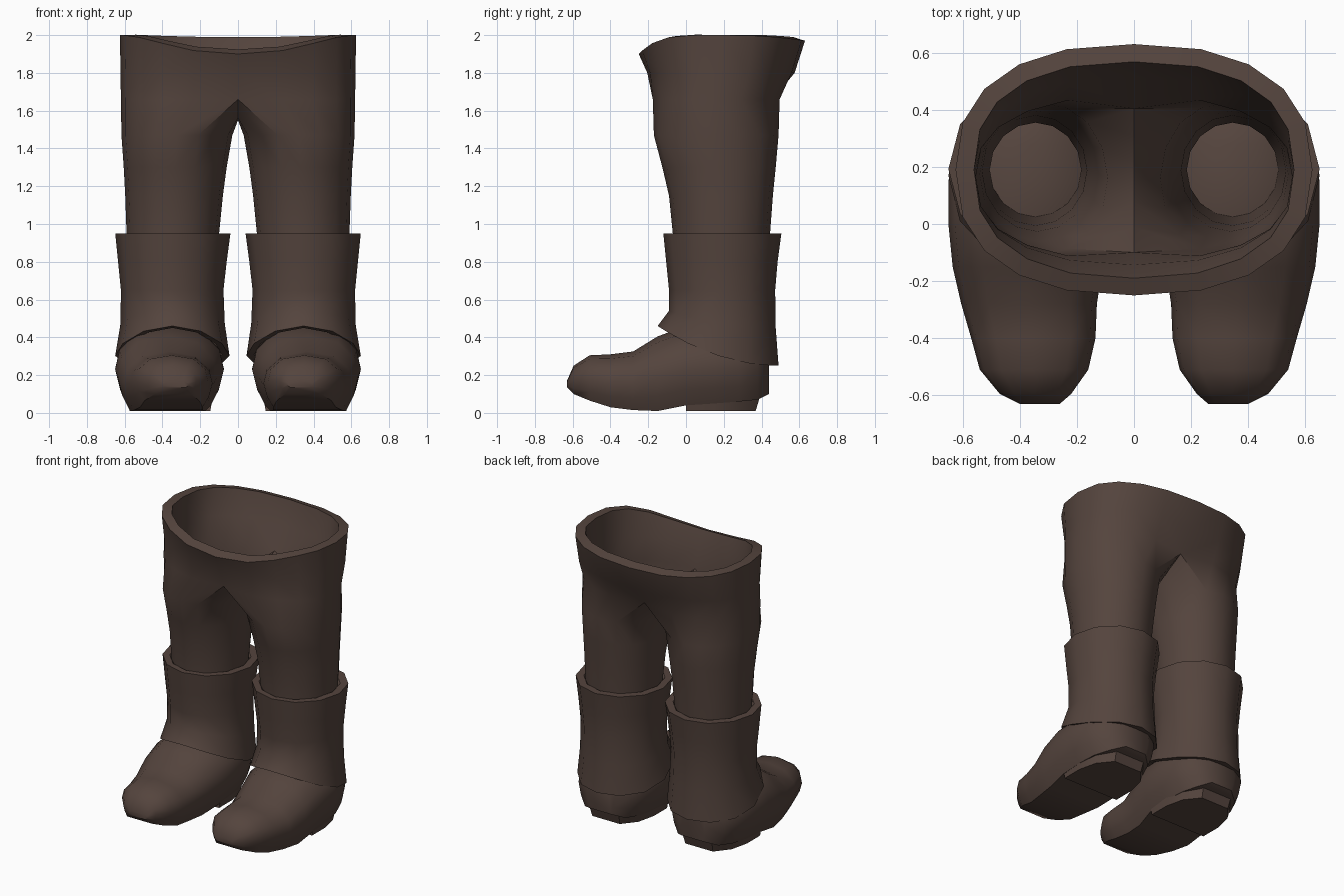
import bpy, bmesh
from math import sin, cos, pi, radians, copysign

cube = bpy.data.objects.get("Cube")
if cube:
    bpy.data.objects.remove(cube)

COLOUR = (0.089, 0.058, 0.047, 1)
leather = bpy.data.materials.new("dark_brown_leather")
leather.use_nodes = True
leather.diffuse_color = COLOUR
bsdf = leather.node_tree.nodes["Principled BSDF"]
bsdf.inputs["Base Color"].default_value = COLOUR
bsdf.inputs["Roughness"].default_value = 0.8


def finish(name, bm, thickness=0):
    bmesh.ops.remove_doubles(bm, verts=bm.verts, dist=0.0005)
    bmesh.ops.recalc_face_normals(bm, faces=bm.faces)
    mesh = bpy.data.meshes.new(name)
    bm.to_mesh(mesh)
    bm.free()
    mesh.materials.append(leather)
    obj = bpy.data.objects.new(name, mesh)
    bpy.context.collection.objects.link(obj)
    bpy.ops.object.select_all(action='DESELECT')
    obj.select_set(True)
    bpy.context.view_layer.objects.active = obj
    if thickness:
        mod = obj.modifiers.new("thickness", 'SOLIDIFY')
        mod.thickness = thickness
        mod.offset = -1
        bpy.ops.object.modifier_apply(modifier=mod.name)
    bpy.ops.object.shade_smooth_by_angle(angle=radians(42))
    return obj


def bridge(bm, a, b, closed=True):
    n = len(a)
    for i in range(n if closed else n - 1):
        j = (i + 1) % n
        bm.faces.new((a[i], a[j], b[j], b[i]))


def loft(bm, rings, side=1, caps=False):
    rows = [[bm.verts.new((side * x, y, z)) for x, y, z in r] for r in rings]
    for a, b in zip(rows, rows[1:]):
        bridge(bm, a, b)
    if caps:
        bm.faces.new(rows[0])
        bm.faces.new(rows[-1])
    return rows


def oval(n, x0, x1, y0, y1, z_front, z_back):
    """Horizontal ring starting at the inner side; its front edge may be raised."""
    ring = []
    for j in range(n):
        a = 2 * pi * j / n
        t = (1 - sin(a)) / 2
        ring.append(((x0 + x1) / 2 - (x1 - x0) / 2 * cos(a),
                     (y0 + y1) / 2 + (y1 - y0) / 2 * sin(a),
                     z_back + (z_front - z_back) * t * t))
    return ring


def half_waist(z, half_width, y0, y1, dip_front=0, dip_back=0):
    """Half ring from the back centre round the outside to the front centre."""
    ring = []
    for k in range(11):
        a = pi / 2 - pi * k / 10
        s = sin(a)
        x = 0 if k in (0, 10) else half_width * cos(a) ** 0.83
        y = (y0 + y1) / 2 + (y1 - y0) / 2 * copysign(abs(s) ** 0.83, s)
        dip = dip_back * s * s if s > 0 else dip_front * s ** 4
        ring.append((x, y, z - dip))
    return ring


# Trousers: two leg tubes joined by a saddle, flaring to an open waist
bm = bmesh.new()
for side in (1, -1):
    legs = loft(bm, [oval(16, x0, x1, y0, y1, z, z) for z, x0, x1, y0, y1 in (
        (0.45, 0.12, 0.57, -0.04, 0.42),
        (0.95, 0.10, 0.59, -0.07, 0.445),
        (1.15, 0.08, 0.597, -0.09, 0.46),
        (1.3, 0.06, 0.605, -0.125, 0.475),
        (1.47, 0.03, 0.617, -0.17, 0.49))], side)
    hips = half_waist(1.66, 0.62, -0.19, 0.51)
    hips[0], hips[-1] = (0, 0.46, 1.66), (0, -0.16, 1.66)
    uppers = [[bm.verts.new((side * x, y, z)) for x, y, z in r] for r in (
        hips,
        half_waist(1.8, 0.622, -0.205, 0.575),
        half_waist(2.0, 0.625, -0.25, 0.63, 0.1, 0.03))]
    for a, b in zip(uppers, uppers[1:]):
        bridge(bm, a, b, closed=False)
    # Crotch saddle along the middle, front to back
    saddle = [bm.verts.new((0, 0.15 + 0.1 * j, 1.55 + 0.11 * (j / 3) ** 2))
              for j in range(-2, 3)]
    joined = saddle[2:] + uppers[0] + saddle[:2]
    bridge(bm, legs[-1], joined)
finish("trousers", bm, 0.065)

# Foot cross-section: flat sole, bulging sides, rounded top
half = ((0.76, 0), (0.91, 0.2), (1, 0.45), (0.92, 0.7), (0.6, 0.92))
section = list(half) + [(0, 1)] + [(-u, v) for u, v in reversed(half)]

# Foot stations from toe to back: y, bottom, top, inner x, outer x
stations = ((-0.63, 0.135, 0.17, 0.26, 0.40), (-0.595, 0.10, 0.25, 0.22, 0.47),
            (-0.51, 0.065, 0.305, 0.16, 0.54), (-0.4, 0.03, 0.31, 0.135, 0.57),
            (-0.28, 0.015, 0.325, 0.13, 0.605), (-0.15, 0.01, 0.405, 0.11, 0.635),
            (0, 0.04, 0.46, 0.075, 0.65), (0.15, 0.05, 0.46, 0.075, 0.65),
            (0.28, 0.06, 0.45, 0.10, 0.625), (0.38, 0.07, 0.42, 0.155, 0.565),
            (0.44, 0.10, 0.36, 0.25, 0.46))

for side, label in ((1, "left"), (-1, "right")):
    # Boot cuff: rim, waisted shaft, slanted flared hem with an inner lip
    bm = bmesh.new()
    loft(bm, [oval(12, *spec) for spec in (
        (0.105, 0.585, -0.06, 0.44, 0.93, 0.93),
        (0.09, 0.60, -0.08, 0.455, 0.95, 0.95),
        (0.04, 0.65, -0.12, 0.505, 0.95, 0.95),
        (0.06, 0.635, -0.105, 0.485, 0.8, 0.8),
        (0.077, 0.62, -0.09, 0.472, 0.65, 0.65),
        (0.07, 0.622, -0.09, 0.475, 0.54, 0.45),
        (0.045, 0.65, -0.15, 0.49, 0.46, 0.25),
        (0.085, 0.61, -0.10, 0.435, 0.45, 0.26))], side)
    finish(label + "_boot_cuff", bm)

    # Foot with upturned toe
    bm = bmesh.new()
    loft(bm, [[((x0 + x1) / 2 + u * (x1 - x0) / 2, y, z0 + v * (z1 - z0))
               for u, v in section] for y, z0, z1, x0, x1 in stations],
         side, caps=True)
    finish(label + "_foot", bm)

    # Low heel block: straight front, rounded back
    bm = bmesh.new()
    outline = ((-0.22, 0), (-0.22, 0.15), (-0.19, 0.28), (-0.11, 0.38),
               (0.11, 0.38), (0.19, 0.28), (0.22, 0.15), (0.22, 0))
    loft(bm, [[(0.36 + x * s, y * s, z) for x, y in outline]
              for s, z in ((0.97, 0.01), (1.03, 0.085))], side, caps=True)
    finish(label + "_heel", bm)
